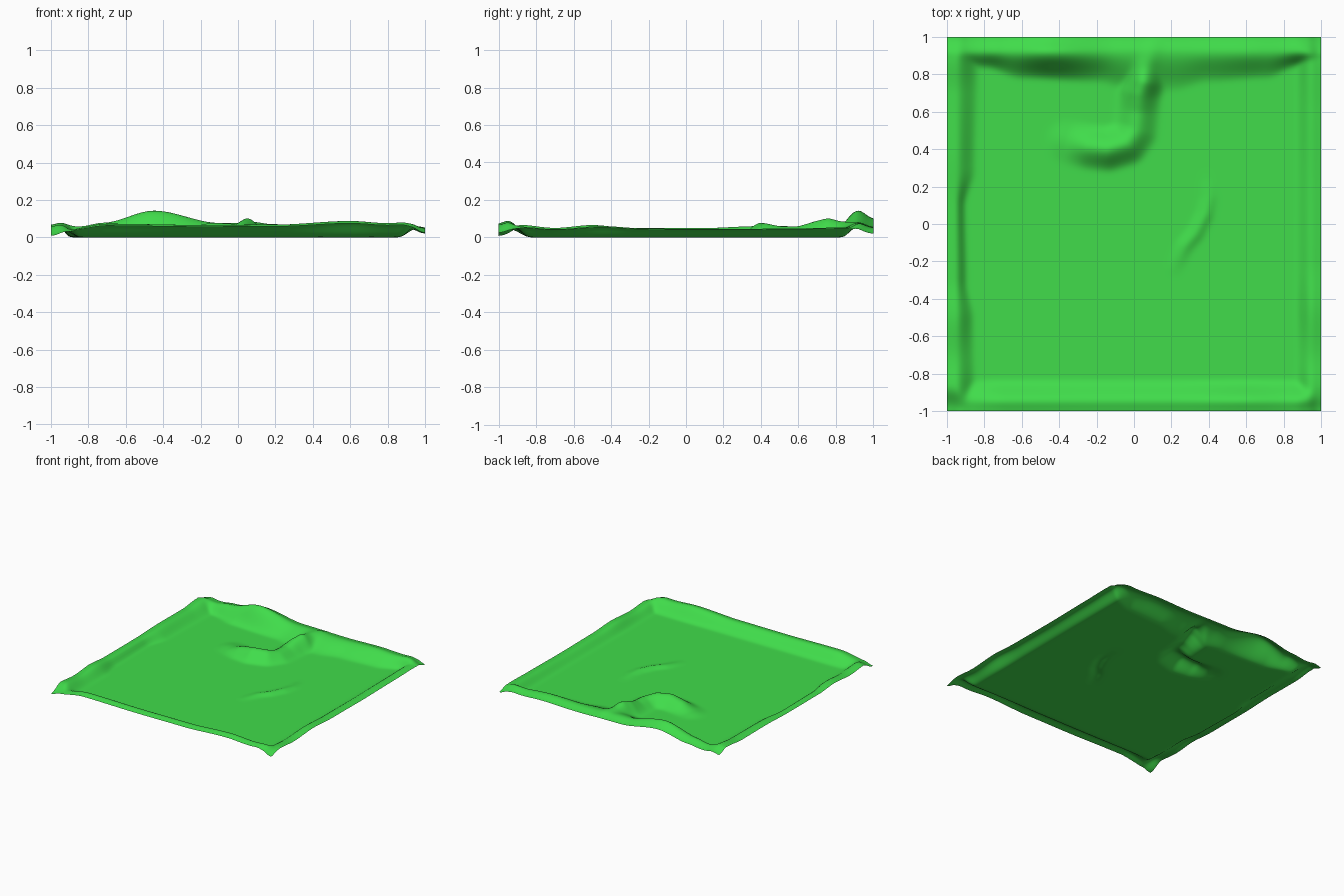
import bpy, bmesh, math

if "Cube" in bpy.data.objects:
    bpy.data.objects.remove(bpy.data.objects["Cube"])

N = 150  # grid divisions per side


def smooth(t):
    t = max(0.0, min(1.0, t))
    return t * t * (3 - 2 * t)


def curve(pts, t):
    """Smoothly eased interpolation through (position, value) pairs."""
    if t <= pts[0][0]:
        return pts[0][1]
    for (a, va), (b, vb) in zip(pts, pts[1:]):
        if t <= b:
            return va + (vb - va) * smooth((t - a) / (b - a))
    return pts[-1][1]


def bank(d, foot, crest, height, edge):
    """Raised rim: climbs from its foot to a crest, then rolls over to the edge."""
    if d > crest:
        return height * smooth((foot - d) / (foot - crest))
    return edge + (height - edge) * smooth(d / crest)


def ridge(x, y, path, width):
    """Soft ridge along a path of (x, y, height)."""
    best = 0.0
    for (ax, ay, ah), (bx, by, bh) in zip(path, path[1:]):
        dx, dy = bx - ax, by - ay
        t = max(0.0, min(1.0, ((x - ax) * dx + (y - ay) * dy) / (dx * dx + dy * dy)))
        d = math.hypot(x - ax - t * dx, y - ay - t * dy)
        best = max(best, (ah + t * (bh - ah)) * (0.5 + 0.5 * math.cos(math.pi * min(1.0, d / width))))
    return best


# rim heights and foot widths along each side
FRONT = [(-1, .025), (-.93, .04), (-.7, .075), (-.2, .068), (.2, .07), (.6, .09), (.8, .078), (.93, .085), (1, .05)]
BACK = [(-1, .06), (-.85, .06), (-.72, .08), (-.45, .145), (-.1, .078), (.3, .07), (.6, .08), (.8, .07), (.93, .08), (1, .05)]
BACK_FOOT = [(-1, .15), (-.8, .17), (-.6, .23), (-.2, .25), (.05, .33), (.2, .3), (.4, .25), (.7, .23), (.88, .16), (1, .15)]
LEFT = [(-1, .05), (-.9, .07), (-.7, .052), (-.5, .068), (-.3, .052), (.1, .052), (.4, .062), (.7, .06), (.9, .08), (1, .06)]
LEFT_FOOT = [(-1, .16), (-.5, .15), (-.3, .11), (.1, .1), (.3, .16), (1, .18)]
RIGHT = [(-1, .05), (-.9, .06), (-.7, .045), (-.45, .062), (-.2, .048), (.2, .045), (.6, .05), (.85, .055), (1, .05)]

# curled hill joined to the back rim, and a small winding ridge
HILL = [(-.36, .44, .015), (-.24, .41, .06), (-.14, .40, .08), (-.04, .43, .075), (.01, .5, .06),
        (.02, .6, .06), (.03, .7, .09), (.05, .76, .105), (.06, .84, .08), (.1, .93, .06)]
SMALL = [(.22, -.23, .003), (.27, -.12, .015), (.33, -.05, .018), (.38, .05, .018), (.4, .14, .01), (.39, .24, .001)]


def height(x, y):
    fh, bh, lh, rh = curve(FRONT, x), curve(BACK, x), curve(LEFT, y), curve(RIGHT, y)
    parts = [
        bank(1 + y, .17, .05, fh, fh * .83),
        bank(1 - y, curve(BACK_FOOT, x), .08, bh, bh * .7),
        bank(1 + x, curve(LEFT_FOOT, y), .05, lh, lh * .85),
        bank(1 - x, .14, .05, rh, rh * .85),
        ridge(x, y, HILL, .13),
        ridge(x, y, SMALL, .055),
    ]
    z = sum(p ** 4 for p in parts) ** .25
    # corners droop
    for cx, cy, drop in ((-1, -1, .8), (1, -1, .5), (1, 1, .55), (-1, 1, .3)):
        z *= 1 - drop * (1 - smooth(math.hypot(x - cx, y - cy) / .14))
    return z


# grass sheet
bm = bmesh.new()
bmesh.ops.create_grid(bm, x_segments=N, y_segments=N, size=1)
for v in bm.verts:
    v.co.z = height(v.co.x, v.co.y)
for _ in range(3):
    bmesh.ops.smooth_vert(bm, verts=[v for v in bm.verts if not v.is_boundary], factor=.5,
                          use_axis_x=False, use_axis_y=False, use_axis_z=True)
for f in bm.faces:
    f.smooth = True
me = bpy.data.meshes.new("grass_ground")
bm.to_mesh(me)
bm.free()

grass = bpy.data.materials.new("grass_green")
grass.diffuse_color = (.052, .72, .07, 1)
grass.use_nodes = True
grass.node_tree.nodes["Principled BSDF"].inputs["Base Color"].default_value = grass.diffuse_color
me.materials.append(grass)
bpy.context.collection.objects.link(bpy.data.objects.new("grass_ground", me))
